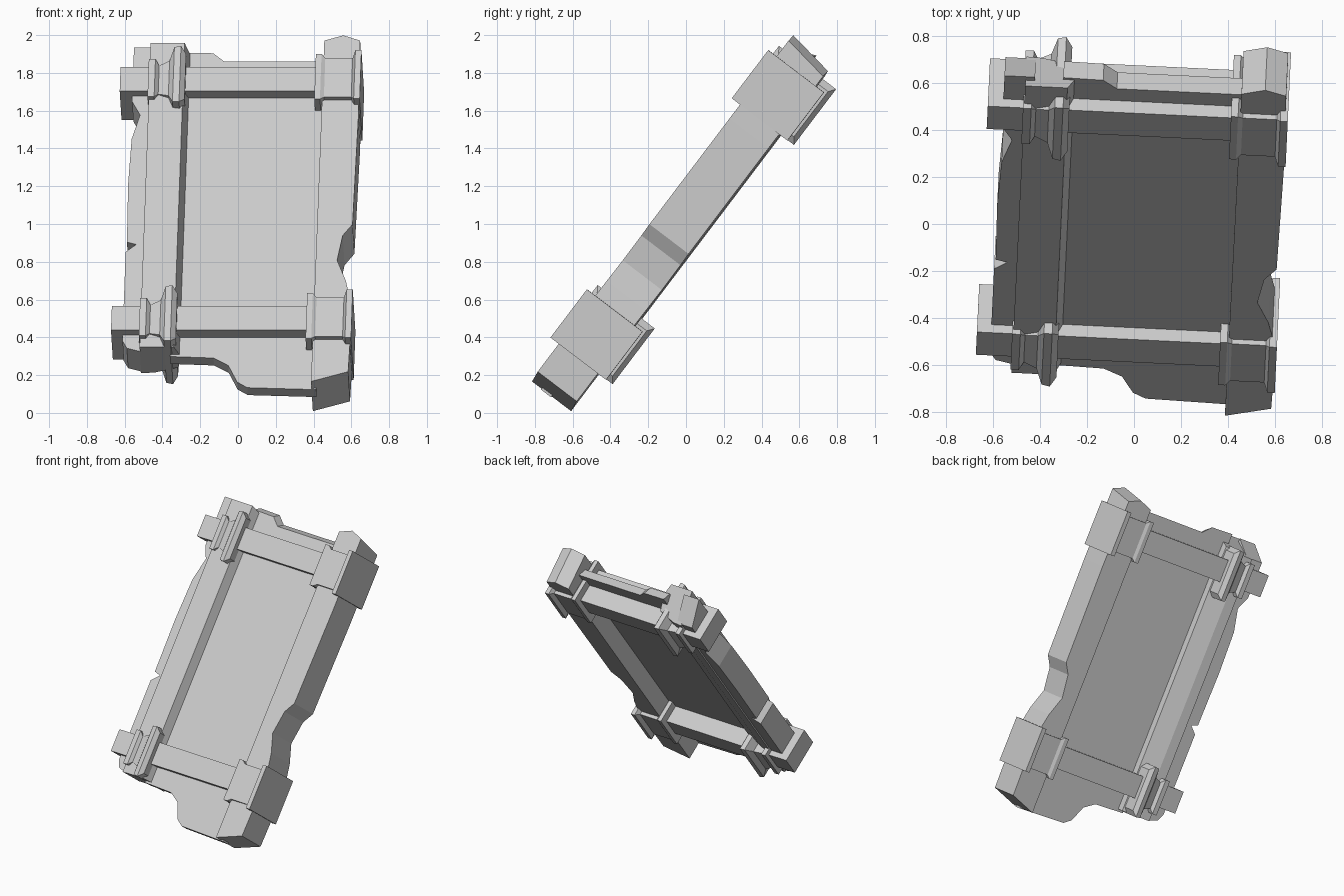
import bpy, bmesh
from mathutils import Matrix, Vector

if "Cube" in bpy.data.objects:
    bpy.data.objects.remove(bpy.data.objects["Cube"])

# Local frame of the leaning slab: u across, v along its length, n out of the face
U = Vector((1, -0.048, 0)).normalized()
V = Vector((0.029, 0.604, 0.797)).normalized()
N = U.cross(V).normalized()
FRAME = Matrix((U, V, N)).transposed().to_4x4()
FRAME.translation = (0, 0, 1)


def finish(name, bm):
    bmesh.ops.recalc_face_normals(bm, faces=bm.faces)
    mesh = bpy.data.meshes.new(name)
    bm.to_mesh(mesh)
    bm.free()
    ob = bpy.data.objects.new(name, mesh)
    bpy.context.collection.objects.link(ob)
    ob.matrix_world = FRAME
    return ob


def skin(name, rings):
    """Join equal-length point rings and cap both ends."""
    bm = bmesh.new()
    loops = [[bm.verts.new(p) for p in ring] for ring in rings]
    for a, b in zip(loops, loops[1:]):
        for i in range(len(a)):
            j = (i + 1) % len(a)
            bm.faces.new((a[i], a[j], b[j], b[i]))
    bm.faces.new(loops[0])
    bm.faces.new(loops[-1])
    return finish(name, bm)


def plate(name, outline, back, front, top_shift=0.0):
    """Extruded outline; top_shift moves the back of its top edge along v."""
    rings = [[(u, v + (s if v > 1 else 0), n) for u, v in outline]
             for n, s in ((back, top_shift), (front, 0))]
    return skin(name, rings)


def sections(name, profile, vc):
    """Rectangular sections along u: (u, half height v, half depth n)."""
    return skin(name, [[(u, vc - h, -d), (u, vc + h, -d), (u, vc + h, d), (u, vc - h, d)]
                       for u, h, d in profile])


# Recessed middle panel with broken top and bottom edges
plate("panel", [(-0.33, -0.93), (-0.10, -0.94), (-0.02, -0.99), (0.03, -1.10),
                (0.085, -1.137), (0.45, -1.15), (0.45, 1.03), (-0.10, 1.03),
                (-0.16, 1.085), (-0.33, 1.09)], 0.0, 0.065, 0.03)

# Worn outer plank on the left
plate("left_plank", [(-0.45, -0.915), (-0.48, -0.915), (-0.56, -0.89), (-0.585, -0.84),
                     (-0.585, -0.25), (-0.53, -0.20), (-0.58, -0.185), (-0.585, 0.2),
                     (-0.575, 0.5), (-0.535, 0.66), (-0.58, 0.75), (-0.58, 1.11),
                     (-0.45, 1.11)], -0.09, 0.085, -0.10)

# Raised left bar: sloping inner side on the front, back falling away towards the panel
cross = [(-0.49, 0.13), (-0.31, 0.13), (-0.28, 0.06), (-0.285, 0.0),
         (-0.29, -0.05), (-0.42, -0.095), (-0.49, -0.10)]
skin("left_bar", [[(u, v + s * n, n) for u, n in cross]
                  for v, s in ((-0.915, 0.0), (1.05, 0.42))])

# Thick right bar with a chipped outer edge
plate("right_bar", [(0.425, -1.145), (0.62, -1.08), (0.625, -0.85), (0.61, -0.57), (0.59, -0.475),
                    (0.54, -0.34), (0.565, -0.175), (0.615, -0.10), (0.625, 0.6),
                    (0.62, 1.12), (0.53, 1.155), (0.43, 1.12)], -0.13, 0.13, -0.04)

for label, vc in (("lower", -0.735), ("upper", 0.855)):
    # Cross rail running through to a stub on the left
    sections(label + "_rail", [(-0.645, 0.08, 0.128), (0.45, 0.08, 0.128)], vc + 0.012)
    # Turned collars on the left end
    sections(label + "_left_collar",
             [(-0.495, 0.125, 0.155), (-0.46, 0.125, 0.155), (-0.44, 0.095, 0.135),
              (-0.385, 0.115, 0.15), (-0.36, 0.18, 0.185), (-0.325, 0.185, 0.19),
              (-0.298, 0.15, 0.165)], vc)
    # Heavy block clamp on the right end
    sections(label + "_right_clamp",
             [(0.39, 0.15, 0.165), (0.42, 0.15, 0.165), (0.44, 0.13, 0.155),
              (0.585, 0.13, 0.155), (0.60, 0.16, 0.185), (0.632, 0.16, 0.185)], vc)
